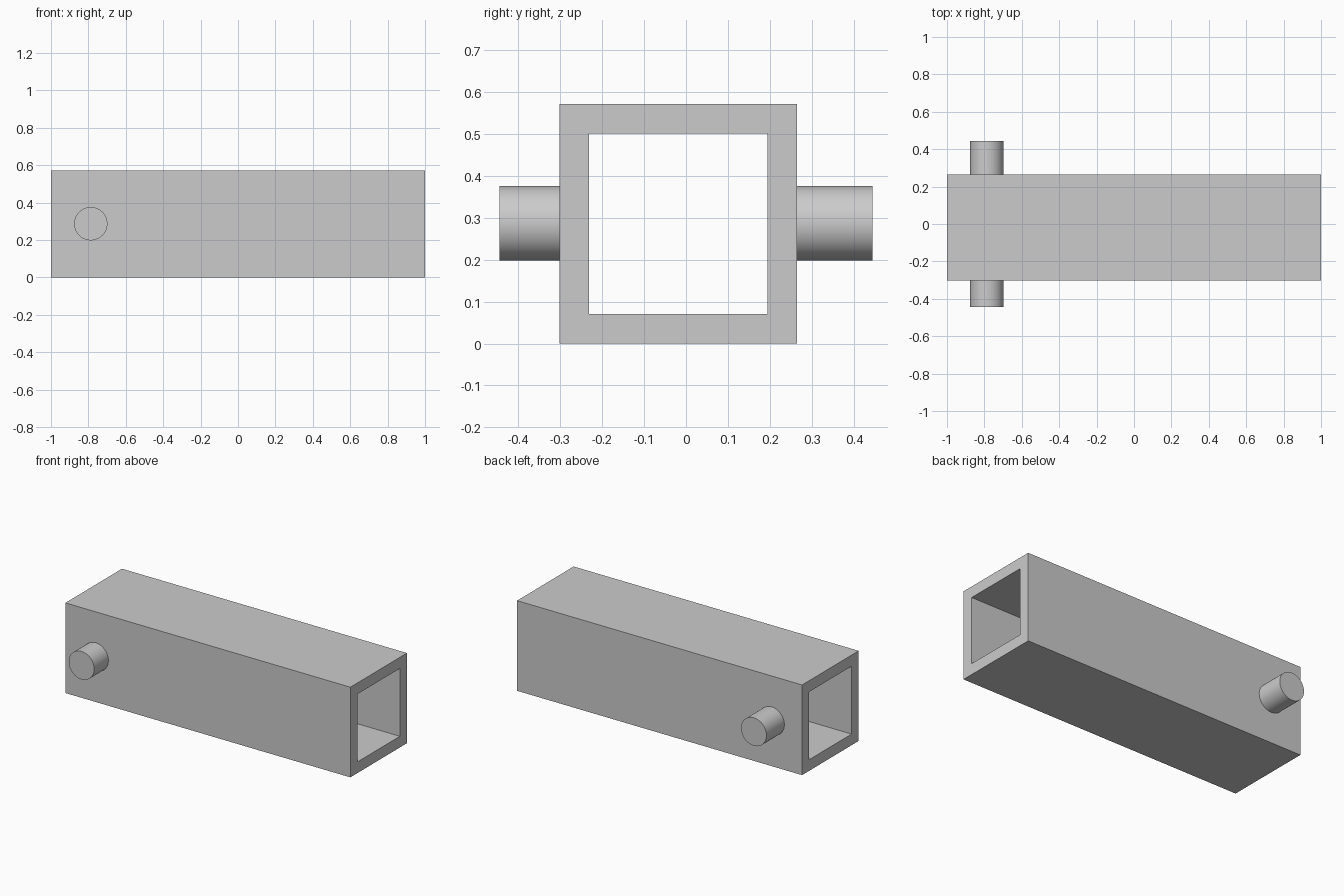
import bpy
import bmesh
import math

cube = bpy.data.objects.get("Cube")
if cube:
    bpy.data.objects.remove(cube, do_unlink=True)

# One plain grey for the whole model
grey = bpy.data.materials.new("light_grey")
grey.use_nodes = True
colour = (0.6, 0.6, 0.6, 1.0)
grey.diffuse_color = colour
grey.node_tree.nodes["Principled BSDF"].inputs["Base Color"].default_value = colour

LENGTH = 2.0
Y_MIN, Y_MAX = -0.302, 0.265
HEIGHT = 0.572
WALL = 0.071
PIN_X, PIN_Z, PIN_RADIUS = -0.787, 0.287, 0.089
PIN_REACH = 0.445


def square_tube(name):
    """Hollow square tube along x, open at both ends."""
    bm = bmesh.new()

    def ring(x, inset):
        low, high = Y_MIN + inset, Y_MAX - inset
        bottom, top = inset, HEIGHT - inset
        corners = [(low, bottom), (high, bottom), (high, top), (low, top)]
        return [bm.verts.new((x, y, z)) for y, z in corners]

    # Outer skin, right rim, inner skin and left rim join four square rings
    half = LENGTH / 2
    rings = [ring(-half, 0), ring(half, 0), ring(half, WALL), ring(-half, WALL)]
    for i in range(4):
        a, b = rings[i], rings[(i + 1) % 4]
        for k in range(4):
            n = (k + 1) % 4
            bm.faces.new((a[k], a[n], b[n], b[k]))
    bmesh.ops.recalc_face_normals(bm, faces=bm.faces[:])
    mesh = bpy.data.meshes.new(name)
    bm.to_mesh(mesh)
    bm.free()
    mesh.materials.append(grey)
    bpy.context.collection.objects.link(bpy.data.objects.new(name, mesh))


def side_pin(name, y_start, y_end):
    """Round pin along y, seated inside the tube wall."""
    bpy.ops.mesh.primitive_cylinder_add(
        vertices=64, radius=PIN_RADIUS, depth=abs(y_end - y_start),
        location=(PIN_X, (y_start + y_end) / 2, PIN_Z),
        rotation=(math.pi / 2, 0, 0))
    obj = bpy.context.object
    obj.name = name
    obj.data.materials.append(grey)
    bpy.ops.object.shade_smooth_by_angle(angle=math.radians(30))


square_tube("square_tube")
side_pin("front_pin", Y_MIN + WALL / 2, -PIN_REACH)
side_pin("back_pin", Y_MAX - WALL / 2, PIN_REACH)
